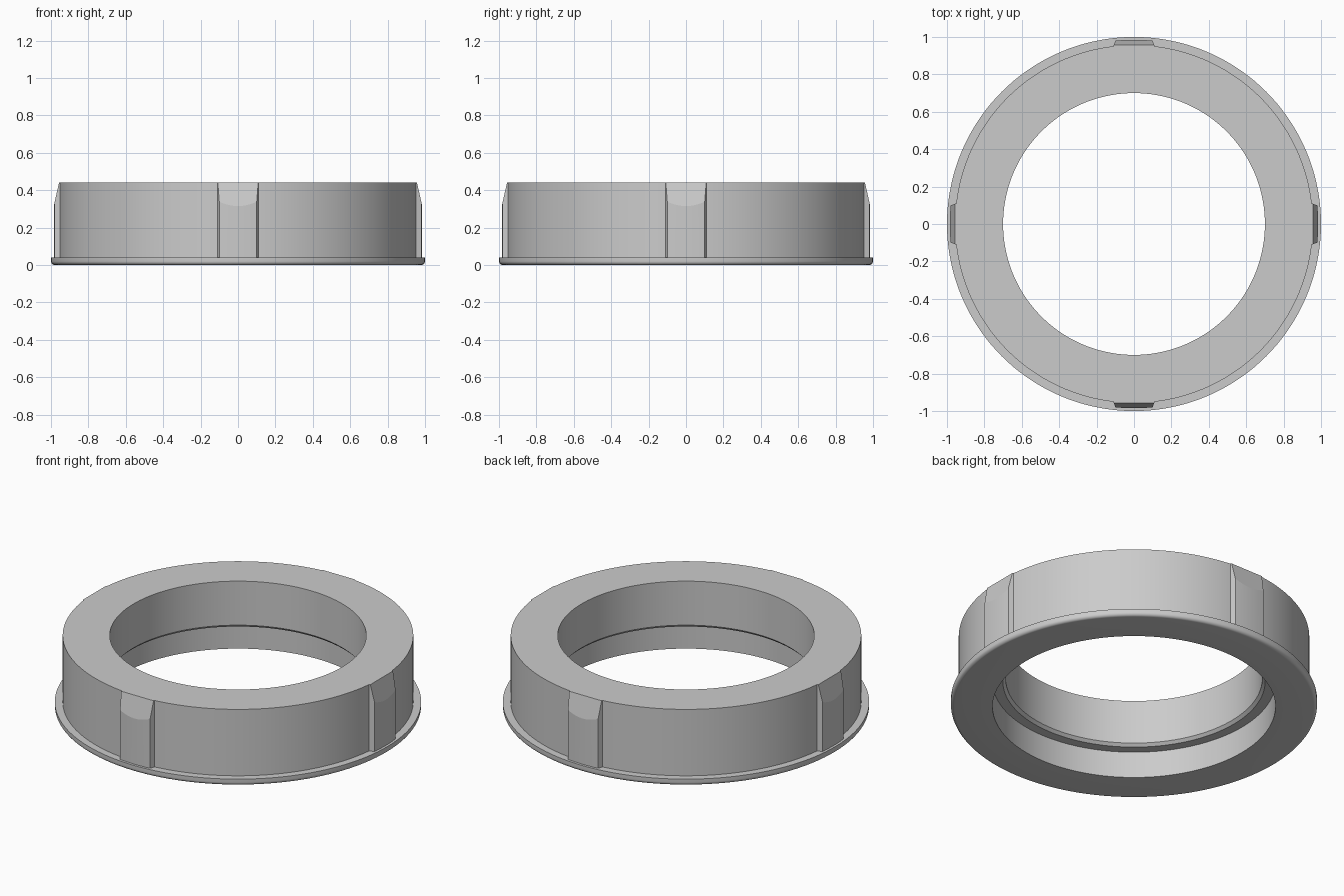
import bpy, bmesh
from math import cos, sin, pi, radians, sqrt
from mathutils import Matrix, Vector

cube = bpy.data.objects.get("Cube")
if cube:
    bpy.data.objects.remove(cube, do_unlink=True)

# Single grey material
GREY = (0.6, 0.6, 0.6, 1)
grey = bpy.data.materials.new("plain grey")
grey.diffuse_color = GREY
grey.use_nodes = True
grey.node_tree.nodes["Principled BSDF"].inputs["Base Color"].default_value = GREY

HEIGHT, FLANGE_TOP = 0.44, 0.04
BODY_R, PAD_R, BORE_R, RECESS_R = 0.957, 0.985, 0.70, 0.772
SEGMENTS = 144


def finish(bm, name, angle):
    bmesh.ops.recalc_face_normals(bm, faces=bm.faces)
    mesh = bpy.data.meshes.new(name)
    bm.to_mesh(mesh)
    bm.free()
    mesh.materials.append(grey)
    obj = bpy.data.objects.new(name, mesh)
    bpy.context.collection.objects.link(obj)
    bpy.ops.object.select_all(action="DESELECT")
    obj.select_set(True)
    bpy.context.view_layer.objects.active = obj
    bpy.ops.object.shade_smooth_by_angle(angle=radians(angle))
    return obj


# Ring body: closed (radius, z) section with rounded flange foot and stepped bore
fillet = 0.02
profile = [(1 - fillet + fillet * sin(a), fillet - fillet * cos(a))
           for a in (i * pi / 12 for i in range(7))]
profile += [(1, FLANGE_TOP), (BODY_R, FLANGE_TOP), (BODY_R, HEIGHT),
            (BORE_R, HEIGHT), (BORE_R, 0.175), (0.716, 0.159),
            (RECESS_R, 0.159), (RECESS_R, 0)]
bm = bmesh.new()
verts = [bm.verts.new((r, 0, z)) for r, z in profile]
edges = [bm.edges.new((v, verts[(i + 1) % len(verts)])) for i, v in enumerate(verts)]
bmesh.ops.spin(bm, geom=verts + edges, cent=(0, 0, 0), axis=(0, 0, 1),
               angle=2 * pi, steps=SEGMENTS, use_merge=True)
bmesh.ops.remove_doubles(bm, verts=bm.verts, dist=0.0001)
finish(bm, "ring_body", 30)


# Side pads: curved footprint with slanted flanks, top cut back by a sloping plane
def make_pad(name, turn):
    bm = bmesh.new()
    half, foot, steps = 0.10, 0.11, 8
    outline = [(-foot, -0.93), (-foot, -sqrt(BODY_R ** 2 - foot ** 2))]
    for i in range(steps + 1):
        x = half * (2 * i / steps - 1)
        outline.append((x, -sqrt(PAD_R ** 2 - x ** 2)))
    outline += [(-x, y) for x, y in reversed(outline[:2])]
    base = bm.faces.new([bm.verts.new((x, y, FLANGE_TOP)) for x, y in outline])
    top = bmesh.ops.extrude_face_region(bm, geom=[base])["geom"]
    bmesh.ops.translate(bm, vec=(0, 0, HEIGHT - FLANGE_TOP),
                        verts=[v for v in top if isinstance(v, bmesh.types.BMVert)])
    rise, run = 0.125, PAD_R - BODY_R
    bmesh.ops.bisect_plane(bm, geom=bm.verts[:] + bm.edges[:] + bm.faces[:],
                           plane_co=(0, -BODY_R, HEIGHT),
                           plane_no=Vector((0, -rise, run)).normalized(),
                           clear_outer=True)
    bmesh.ops.holes_fill(bm, edges=[e for e in bm.edges if e.is_boundary], sides=0)
    bmesh.ops.rotate(bm, verts=bm.verts, cent=(0, 0, 0),
                     matrix=Matrix.Rotation(turn, 3, "Z"))
    finish(bm, name, 10)


for i, side in enumerate(("front", "left", "back", "right")):
    make_pad(side + "_pad", i * pi / 2)
